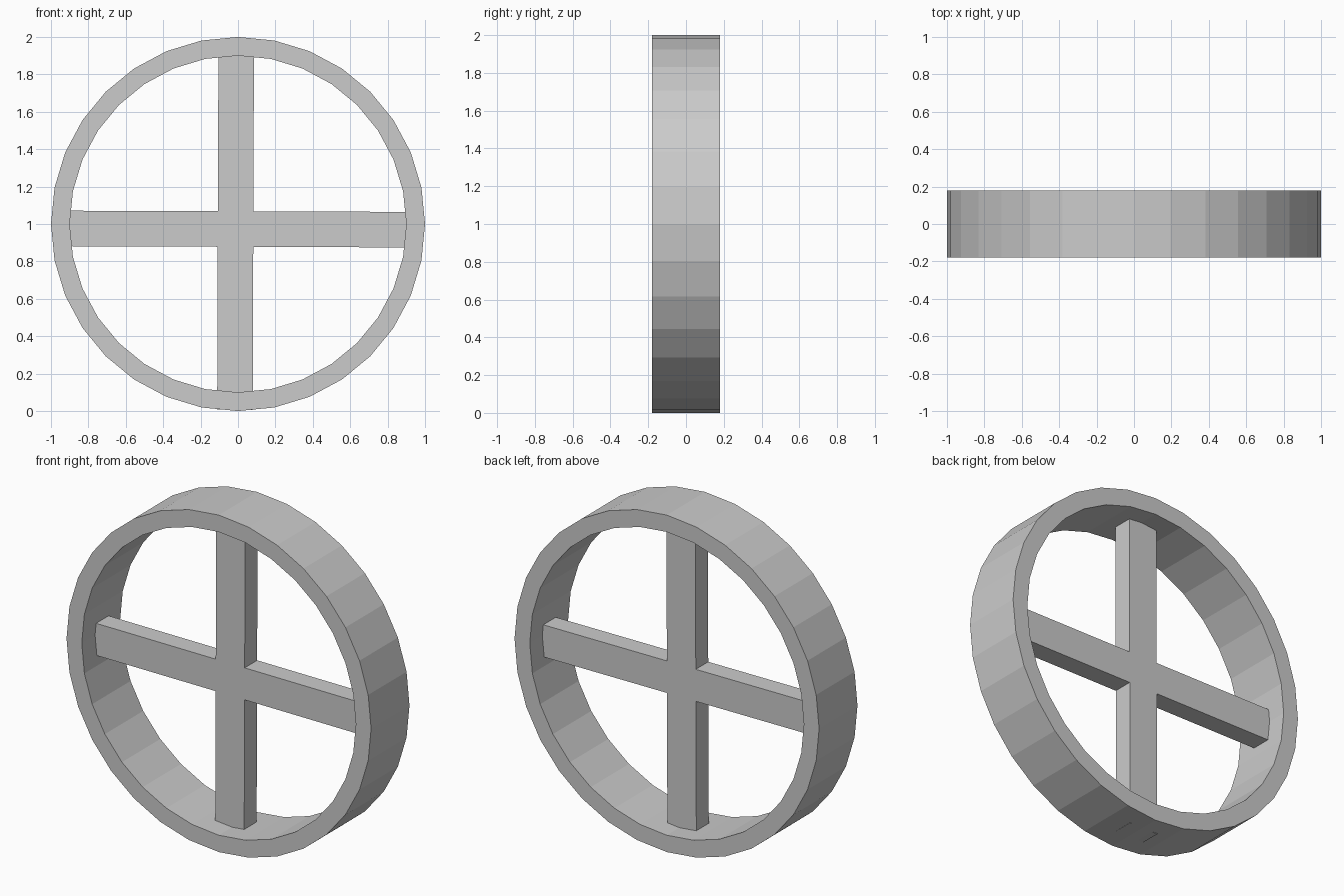
import bpy, bmesh, math

if "Cube" in bpy.data.objects:
    bpy.data.objects.remove(bpy.data.objects["Cube"])

SIDES = 32


def make_object(name, bm):
    bmesh.ops.recalc_face_normals(bm, faces=bm.faces)
    mesh = bpy.data.meshes.new(name)
    bm.to_mesh(mesh)
    bm.free()
    obj = bpy.data.objects.new(name, mesh)
    bpy.context.collection.objects.link(obj)
    return obj


# Rim: rectangular section swept round 32 flat facets
def build_rim(outer=1.0, inner=0.9, half_depth=0.18):
    bm = bmesh.new()
    section = [(outer, -half_depth), (outer, half_depth),
               (inner, half_depth), (inner, -half_depth)]
    loops = []
    for i in range(SIDES):
        a = 2 * math.pi * i / SIDES
        loops.append([bm.verts.new((r * math.sin(a), y, r * math.cos(a)))
                      for r, y in section])
    for i in range(SIDES):
        a, b = loops[i], loops[(i + 1) % SIDES]
        for k in range(4):
            n = (k + 1) % 4
            bm.faces.new((a[k], a[n], b[n], b[k]))
    rim = make_object("rim", bm)
    rim.location.z = 1.0


# Spokes: one plus-shaped profile extruded in depth, ends buried in the rim
def build_spokes(half_width=0.095, reach=0.966, front=-0.055, back=0.062):
    bm = bmesh.new()
    w, r = half_width, reach
    arm = [(w, w), (r, w), (r, -w)]
    points = []
    for q in range(4):
        for x, z in arm:
            for _ in range(q):
                x, z = z, -x
            points.append((x, z))
    face = bm.faces.new([bm.verts.new((x, front, z)) for x, z in points])
    result = bmesh.ops.extrude_face_region(bm, geom=[face])
    moved = [v for v in result["geom"] if isinstance(v, bmesh.types.BMVert)]
    bmesh.ops.translate(bm, verts=moved, vec=(0, back - front, 0))
    spokes = make_object("spokes", bm)
    spokes.location = (-0.013, 0, 0.973)
    spokes.rotation_euler.y = math.radians(0.2)


build_rim()
build_spokes()
